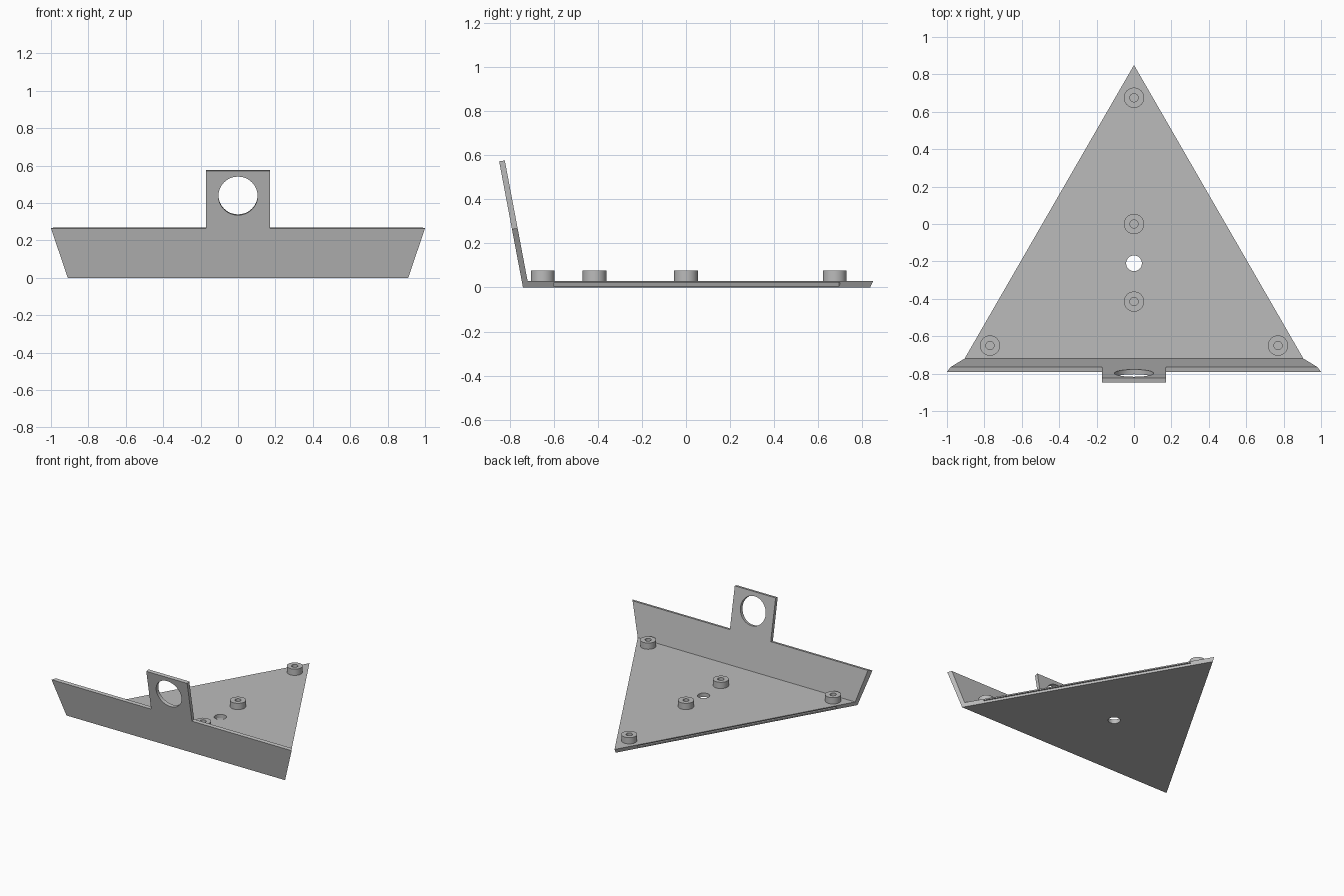
import bpy, bmesh, math
from mathutils import Matrix, Vector

cube = bpy.data.objects.get("Cube")
if cube:
    bpy.data.objects.remove(cube, do_unlink=True)

# Single flat grey
grey = bpy.data.materials.new("plain grey")
grey.use_nodes = True
COLOUR = (0.5, 0.5, 0.5, 1)
grey.diffuse_color = COLOUR
grey.node_tree.nodes["Principled BSDF"].inputs["Base Color"].default_value = COLOUR

LEAN = 0.189        # forward lean of the wall per unit of height
THICK = 0.026       # sheet thickness of the wall
PLATE = 0.03        # thickness of the triangular plate
up = Vector((0, -LEAN, 1)).normalized()
inward = Vector((0, 1, LEAN)).normalized()


def make_object(name, bm):
    bmesh.ops.recalc_face_normals(bm, faces=bm.faces)
    mesh = bpy.data.meshes.new(name)
    bm.to_mesh(mesh)
    bm.free()
    obj = bpy.data.objects.new(name, mesh)
    bpy.context.collection.objects.link(obj)
    mesh.materials.append(grey)
    return obj


def activate(obj):
    bpy.ops.object.select_all(action="DESELECT")
    obj.select_set(True)
    bpy.context.view_layer.objects.active = obj


def cut(target, bm):
    """Subtract a closed shape and discard the cutter."""
    cutter = make_object("cutter", bm)
    cutter.hide_render = True
    mod = target.modifiers.new("cut", "BOOLEAN")
    mod.operation, mod.solver, mod.object = "DIFFERENCE", "EXACT", cutter
    activate(target)
    bpy.ops.object.modifier_apply(modifier=mod.name)
    bpy.data.objects.remove(cutter, do_unlink=True)


def cylinder(radius, depth, matrix):
    bm = bmesh.new()
    bmesh.ops.create_cone(bm, cap_ends=True, segments=48, radius1=radius,
                          radius2=radius, depth=depth, matrix=matrix)
    return bm


def outer(x, z):
    return Vector((x, -0.74 - LEAN * z, z))


# Bracket: triangular plate with a leaning front wall and a raised tab
half = [(0.91, 0), (1.0, 0.265), (0.17, 0.265), (0.17, 0.572)]
outline = half + [(-x, z) for x, z in reversed(half)]
bm = bmesh.new()
front = [bm.verts.new(outer(x, z)) for x, z in outline]
back = []
for x, z in outline:
    p = outer(x, z) + inward * THICK
    if z == 0:                                   # inner fold sits on the plate
        p += up * ((PLATE - p.z) / up.z)
        p.x *= 0.995
    elif abs(x) == 1:                            # mitred wall ends
        p.x *= 0.98
    back.append(bm.verts.new(p))
tip_low = bm.verts.new((0, 0.836, 0))
tip_high = bm.verts.new((0, 0.85, PLATE))
bm.faces.new(front)
bm.faces.new(back)
for i in range(len(front) - 1):
    bm.faces.new((front[i], front[i + 1], back[i + 1], back[i]))
bm.faces.new((front[0], front[-1], tip_low))
bm.faces.new((back[0], back[-1], tip_high))
for i in (0, -1):
    bm.faces.new((front[i], back[i], tip_high, tip_low))
bracket = make_object("bracket", bm)

# Round openings through the tab and the plate
tilt = inward.to_track_quat("Z", "Y").to_matrix().to_4x4()
cut(bracket, cylinder(0.105, 0.2, Matrix.Translation(outer(0, 0.438)) @ tilt))
cut(bracket, cylinder(0.042, 0.2, Matrix.Translation((0, -0.21, 0))))

# Shallow grooves along the two long plate edges
for side in (-1, 1):
    bm = bmesh.new()
    bmesh.ops.create_cube(bm, size=1, matrix=(
        Matrix.Translation((side * 0.461, 0.05, 0.014))
        @ Matrix.Rotation(side * math.radians(30), 4, "Z")
        @ Matrix.Diagonal((0.024, 1.5, 0.016, 1))))
    cut(bracket, bm)

# Hollow round standoffs on the plate
spots = {"rear": (0, 0.675), "centre": (0, 0), "front": (0, -0.415),
         "left": (0.77, -0.65), "right": (-0.77, -0.65)}
parts = [bracket]
for label, (x, y) in spots.items():
    place = Matrix.Translation((x, y, PLATE + 0.0235))
    standoff = make_object(label + "_standoff", cylinder(0.054, 0.047, place))
    cut(standoff, cylinder(0.022, 0.1, place))
    parts.append(standoff)

for part in parts:
    activate(part)
    bpy.ops.object.shade_smooth_by_angle(angle=math.radians(30))
